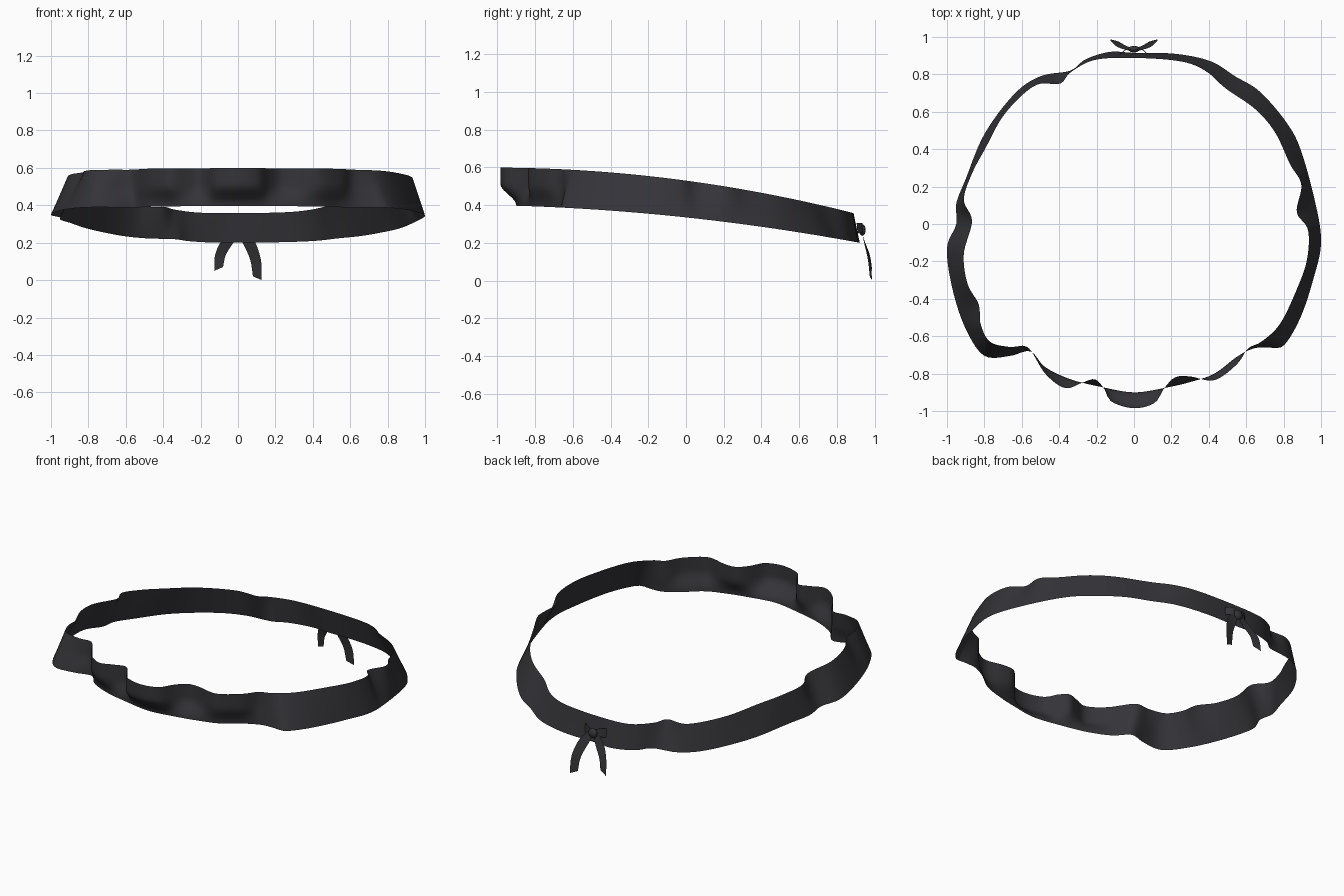
import bpy, bmesh, math
from mathutils import Vector

if "Cube" in bpy.data.objects:
    bpy.data.objects.remove(bpy.data.objects["Cube"])

cloth = bpy.data.materials.new("charcoal_cloth")
cloth.diffuse_color = (0.035, 0.034, 0.040, 1)
cloth.use_nodes = True
cloth.node_tree.nodes["Principled BSDF"].inputs["Base Color"].default_value = cloth.diffuse_color


def make_object(name, bm, angle=60):
    bmesh.ops.recalc_face_normals(bm, faces=bm.faces)
    me = bpy.data.meshes.new(name)
    bm.to_mesh(me)
    bm.free()
    me.materials.append(cloth)
    ob = bpy.data.objects.new(name, me)
    bpy.context.collection.objects.link(ob)
    bpy.ops.object.select_all(action='DESELECT')
    ob.select_set(True)
    bpy.context.view_layer.objects.active = ob
    bpy.ops.object.shade_smooth_by_angle(angle=math.radians(angle))
    return ob


def catmull(a, b, c, d, t):
    return 0.5 * (2 * b + (c - a) * t + (2 * a - 5 * b + 4 * c - d) * t * t
                  + (3 * b - a - 3 * c + d) * t ** 3)


def closed_radius(points):
    """Return a function giving the radius of a smooth closed outline at an angle from the front."""
    p = [Vector(q) for q in points]
    n = len(p)
    polar = []
    for i in range(n):
        for k in range(8):
            v = catmull(p[i - 1], p[i], p[(i + 1) % n], p[(i + 2) % n], k / 8)
            polar.append((math.atan2(v.x, -v.y) % math.tau, v.length))
    polar.sort()
    polar = [(polar[-1][0] - math.tau, polar[-1][1])] + polar + [(polar[0][0] + math.tau, polar[0][1])]

    def radius(a):
        for (a0, r0), (a1, r1) in zip(polar, polar[1:]):
            if a0 <= a <= a1:
                return r0 + (r1 - r0) * (a - a0) / max(a1 - a0, 1e-9)
        return polar[0][1]
    return radius


# Headband: wavy upper edge and calmer lower edge, seen from above
upper = closed_radius([
    (0, -.985), (.11, -.957), (.16, -.88), (.22, -.82), (.3, -.815), (.43, -.835), (.55, -.75),
    (.61, -.665), (.68, -.63), (.78, -.535), (.87, -.35), (.925, -.19), (.93, -.03), (.87, .064),
    (.895, .21), (.834, .32), (.754, .49), (.647, .615), (.49, .725), (.38, .82), (.246, .87),
    (0, .888), (-.21, .877), (-.34, .81), (-.396, .75), (-.53, .74), (-.69, .59), (-.797, .4),
    (-.866, .27), (-.91, .13), (-.866, .016), (-.91, -.16), (-.89, -.32), (-.83, -.43),
    (-.82, -.535), (-.77, -.63), (-.66, -.658), (-.567, -.66), (-.475, -.8), (-.37, -.877),
    (-.28, -.85), (-.21, -.83), (-.16, -.88), (-.12, -.95)])
lower = closed_radius([
    (0, -.9), (.17, -.875), (.3, -.845), (.43, -.8), (.55, -.71), (.64, -.665), (.72, -.66),
    (.8, -.65), (.89, -.5), (.96, -.29), (1, -.1), (.97, .11), (.89, .4), (.81, .55), (.67, .71),
    (.54, .79), (.41, .87), (.22, .91), (0, .915), (-.13, .92), (-.26, .88), (-.34, .82),
    (-.5, .79), (-.64, .695), (-.8, .48), (-.9, .24), (-.95, .11), (-.95, 0), (-1, -.13),
    (-.97, -.35), (-.9, -.56), (-.8, -.705), (-.66, -.705), (-.555, -.68), (-.475, -.765),
    (-.34, -.83), (-.18, -.87)])

SEG, ROWS = 288, 10
bm = bmesh.new()
grid = []
for i in range(SEG):
    a = math.tau * i / SEG
    ru, rl = upper(a), lower(a)
    front = min(1, max(0, (math.cos(a) - .68) / .12))      # folds bulge only across the front
    yu, yl = -ru * math.cos(a), -rl * math.cos(a)
    zu = min(.60, .53 - .135 * yu - .066 * yu * yu)         # band tilts down to the back
    zl = .335 - .107 * yl - .0425 * yl * yl
    column = []
    for j in range(ROWS + 1):
        v = j / ROWS
        s = min(1, max(0, (v - .02) / .55))
        w = v + (s * s * (3 - 2 * s) - v) * front
        r = rl + (ru - rl) * w
        column.append(bm.verts.new((r * math.sin(a), -r * math.cos(a), zl + (zu - zl) * v)))
    grid.append(column)
for i in range(SEG):
    p, q = grid[i], grid[(i + 1) % SEG]
    for j in range(ROWS):
        bm.faces.new((p[j], q[j], q[j + 1], p[j + 1]))
make_object("headband", bm)


def ribbon(name, left, right, steps=5):
    """Smooth cloth strip between two edge paths."""
    def path(pts):
        p = [Vector(q) for q in pts]
        p = [2 * p[0] - p[1]] + p + [2 * p[-1] - p[-2]]
        out = [catmull(*p[i:i + 4], k / steps) for i in range(len(p) - 3) for k in range(steps)]
        return out + [p[-2]]
    b = bmesh.new()
    l = [b.verts.new(q) for q in path(left)]
    r = [b.verts.new(q) for q in path(right)]
    for i in range(len(l) - 1):
        b.faces.new((l[i], r[i], r[i + 1], l[i + 1]))
    return make_object(name, b)


# Knot tails and short bow ears, one on each side
for side, label, tip in ((1, "right", 0.0), (-1, "left", 0.05)):
    ribbon(label + "_tail",
           [(0, .935, .25), (side * .025, .945, .2), (side * .065, .965, .11 + tip * .5), (side * .08, .975, .02 + tip)],
           [(side * .02, .925, .28), (side * .085, .945, .215), (side * .122, .975, .11 + tip * .5), (side * .127, .988, tip)])
    ribbon(label + "_ear",
           [(0, .925, .255), (side * .04, .935, .255), (side * .075, .91, .25)],
           [(0, .93, .285), (side * .035, .935, .305), (side * .075, .905, .305)])

# Knot
bm = bmesh.new()
bmesh.ops.create_uvsphere(bm, u_segments=16, v_segments=10, radius=1)
for v in bm.verts:
    v.co = Vector((v.co.x * .03, v.co.y * .018 + .935, v.co.z * .03 + .268))
make_object("knot", bm)
